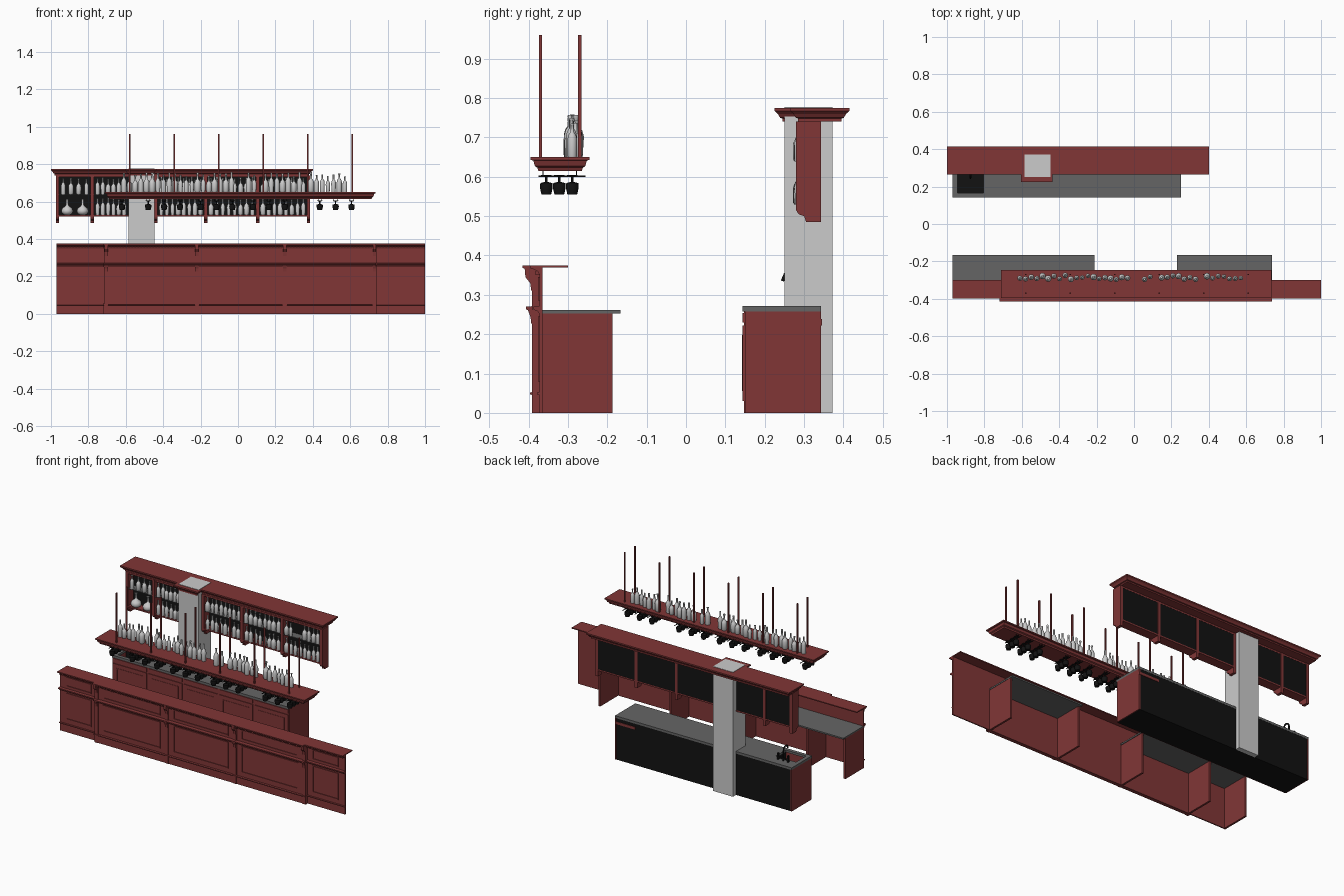
import bpy, bmesh, math, random
random.seed(4)

def material(name, c):
    m = bpy.data.materials.new(name)
    m.diffuse_color = (*c, 1)
    return m

RED = material("red_wood", (0.22, 0.037, 0.037))
DARK = material("dark_stone", (0.13, 0.13, 0.13))
BLACK = material("black", (0.006, 0.006, 0.006))

def finish(name, bm, mat=None):
    bmesh.ops.recalc_face_normals(bm, faces=bm.faces)
    me = bpy.data.meshes.new(name)
    bm.to_mesh(me)
    bm.free()
    if mat:
        me.materials.append(mat)
    ob = bpy.data.objects.new(name, me)
    bpy.context.collection.objects.link(ob)
    return ob

def loft(bm, rings):
    """Skin equal-length rings of points and cap both ends."""
    vs = [[bm.verts.new(p) for p in r] for r in rings]
    n = len(vs[0])
    for a, b in zip(vs, vs[1:]):
        for i in range(n):
            bm.faces.new((a[i], a[(i + 1) % n], b[(i + 1) % n], b[i]))
    bm.faces.new(vs[0])
    bm.faces.new(vs[-1])

def rect(x0, x1, y0, y1, z, o=0):
    return [(x0 - o, y0 - o, z), (x1 + o, y0 - o, z), (x1 + o, y1 + o, z), (x0 - o, y1 + o, z)]

def boxes(name, items, mat=None):
    bm = bmesh.new()
    for x0, x1, y0, y1, z0, z1 in items:
        loft(bm, [rect(x0, x1, y0, y1, z0), rect(x0, x1, y0, y1, z1)])
    return finish(name, bm, mat)

def crown(name, x0, x1, y0, y1, steps, mat):
    """Mitred moulding: rectangle offset outward by (offset, z) steps."""
    bm = bmesh.new()
    loft(bm, [rect(x0, x1, y0, y1, z, o) for o, z in steps])
    return finish(name, bm, mat)

def prisms(name, profile, spans, mat):
    """Extrude a y-z profile along x over every span."""
    bm = bmesh.new()
    for x0, x1 in spans:
        loft(bm, [[(x, y, z) for y, z in profile] for x in (x0, x1)])
    return finish(name, bm, mat)

def lathe(name, profile, n=12, mat=None):
    bm = bmesh.new()
    loft(bm, [[(r * math.cos(i * math.tau / n), r * math.sin(i * math.tau / n), z)
               for i in range(n)] for r, z in profile])
    ob = finish(name, bm, mat)
    ob.data.shade_smooth()
    ob.data.set_sharp_from_angle(angle=math.radians(50))
    return ob

def frame(x0, x1, z0, z1, y, w=0.006, d=0.004):
    """Four thin strips outlining a panel on a front face at y."""
    return [(x0, x1, y - d, y, z0, z0 + w), (x0, x1, y - d, y, z1 - w, z1),
            (x0, x0 + w, y - d, y, z0 + w, z1 - w), (x1 - w, x1, y - d, y, z0 + w, z1 - w)]

# ---- Front bar: panelled face, middle sections stand proud of the end ones
posts = [-0.705, -0.22, 0.25, 0.73]
edges = [-0.97] + posts + [1.0]
panels, frames, dentils = [], [], []
for i, (a, b) in enumerate(zip(edges, edges[1:])):
    end = i in (0, 4)
    y = -0.372 if end else -0.385
    panels.append((a, b, y, -0.365, 0, 0.37))
    frames += frame(a + 0.045, b - 0.045, 0.08, 0.245, y)
    frames += frame(a + 0.045, b - 0.045, 0.285, 0.345, y)
boxes("bar_front_panels", panels, RED)
boxes("bar_panel_frames", frames, RED)
for label, a, b, s in (("left", -0.97, -0.718, 0.018), ("middle", -0.718, 0.737, 0),
                       ("right", 0.737, 1.0, 0.018)):
    base = [(-0.365, 0), (-0.388, 0), (-0.388, 0.045), (-0.397, 0.047), (-0.397, 0.052), (-0.365, 0.055)]
    rail = [(-0.365, 0.25), (-0.39, 0.25), (-0.395, 0.258), (-0.406, 0.263), (-0.406, 0.27), (-0.365, 0.273)]
    cap = [(-0.365, 0.35), (-0.39, 0.35), (-0.395, 0.36), (-0.408, 0.366), (-0.415, 0.368),
           (-0.415, 0.375), (-0.30, 0.375), (-0.30, 0.369), (-0.365, 0.369)]
    for part, prof in (("base", base), ("rail", rail), ("top", cap)):
        prisms(f"bar_{part}_{label}", [(y + s if y < -0.37 else y, z) for y, z in prof], [(a, b)], RED)
    k = int((b - a) / 0.016)
    dentils += [(a + (j + .25) * 0.016, a + (j + .75) * 0.016, -0.400 + s, -0.385 + s, 0.351, 0.360) for j in range(k)]
boxes("bar_dentils", dentils, RED)
boxes("bar_pilasters", [(x - 0.011, x + 0.011, -0.391, -0.365, 0, 0.37) for x in posts], RED)
spans = [(x - 0.009, x + 0.009) for x in posts]
prisms("bar_upper_corbels", [(-0.385, 0.305), (-0.393, 0.31), (-0.396, 0.33), (-0.408, 0.345),
                             (-0.410, 0.367), (-0.385, 0.367)], spans, RED)
prisms("bar_lower_corbels", [(-0.385, 0.222), (-0.393, 0.226), (-0.395, 0.243), (-0.402, 0.262), (-0.385, 0.262)], spans, RED)
boxes("bar_dividers", [(x - 0.006, x + 0.006, -0.366, -0.187, 0, 0.254) for x in (-0.964, -0.705, -0.22, 0.24, 0.729)], RED)
boxes("bar_worktops", [(a, b, -0.366, -0.167, 0.253, 0.262) for a, b in ((-0.97, -0.21), (0.23, 0.737))], DARK)

# ---- Back counter with sink opening
boxes("back_cabinet_body", [(-0.965, 0.245, 0.152, 0.342, 0, 0.18), (-0.80, 0.245, 0.152, 0.342, 0.18, 0.258),
                            (-0.965, -0.80, 0.27, 0.342, 0.18, 0.258)], BLACK)
boxes("back_cabinet_ends", [(-0.97, -0.962, 0.15, 0.343, 0, 0.258), (0.242, 0.25, 0.15, 0.343, 0, 0.258)], RED)
boxes("back_cabinet_face", [(-0.965, 0.245, 0.148, 0.155, 0, 0.258)], RED)
boxes("back_cabinet_strip", [(0.11, 0.25, 0.338, 0.345, 0.222, 0.238)], RED)
doors, trims = [], []
w = 1.22 / 5
for i in range(5):
    a, b = -0.97 + i * w + 0.006, -0.97 + (i + 1) * w - 0.006
    doors += [(a, b, 0.144, 0.149, 0.03, 0.222), (a, b, 0.144, 0.149, 0.23, 0.254)]
    trims += frame(a + 0.025, b - 0.025, 0.055, 0.198, 0.144, 0.005, 0.002)
boxes("back_cabinet_doors", doors, RED)
boxes("back_cabinet_door_trim", trims, RED)
boxes("back_worktop", [(-0.97, -0.945, 0.143, 0.343, 0.258, 0.272), (-0.805, 0.25, 0.143, 0.343, 0.258, 0.272),
                       (-0.945, -0.805, 0.143, 0.165, 0.258, 0.272), (-0.945, -0.805, 0.265, 0.343, 0.258, 0.272)], DARK)
boxes("sink_basin", [(-0.945, -0.805, 0.165, 0.265, 0.18, 0.185)], BLACK)

# Faucet: arched spout and two handles
cu = bpy.data.curves.new("faucet_spout", 'CURVE')
cu.dimensions = '3D'
cu.bevel_depth, cu.bevel_resolution, cu.use_fill_caps = 0.005, 1, True
sp = cu.splines.new('POLY')
path = [(0.29, 0.272), (0.29, 0.33), (0.283, 0.348), (0.268, 0.357), (0.252, 0.352), (0.245, 0.335)]
sp.points.add(len(path) - 1)
for p, (y, z) in zip(sp.points, path):
    p.co = (-0.875, y, z, 1)
cu.materials.append(BLACK)
bpy.context.collection.objects.link(bpy.data.objects.new("faucet_spout", cu))
boxes("faucet_handles", [(-0.915, -0.835, 0.285, 0.295, 0.282, 0.29)] +
      [(x - 0.005, x + 0.005, 0.284, 0.296, 0.272, 0.312) for x in (-0.91, -0.84)], BLACK)

# ---- Column
boxes("column", [(-0.585, -0.447, 0.25, 0.372, 0, 0.777)])

# ---- Wall cabinet with crown
steps = [(0, 0.74), (0, 0.748), (0.006, 0.75), (0.012, 0.76), (0.02, 0.767), (0.02, 0.775)]
crown("wall_cabinet_crown", -0.98, 0.38, 0.285, 0.395, steps, RED)
crown("column_crown", -0.585, -0.455, 0.245, 0.30, steps, RED)
ribs = [-0.965, -0.78, -0.44, -0.172, 0.105, 0.377]
side = [(0.343, 0.74), (0.28, 0.74), (0.28, 0.515), (0.286, 0.505), (0.30, 0.5), (0.305, 0.485), (0.343, 0.485)]
prisms("wall_cabinet_brackets", side, [(x - 0.009, x + 0.009) for x in ribs], RED)
runs = [(-0.965, -0.585), (-0.447, 0.377)]
boxes("wall_cabinet_back", [(a, b, 0.334, 0.34, 0.527, 0.74) for a, b in runs], BLACK)
boxes("wall_cabinet_floor", [(a, b, 0.282, 0.341, 0.52, 0.529) for a, b in runs], RED)
boxes("wall_cabinet_head", [(a, b, 0.282, 0.341, 0.73, 0.741) for a, b in runs], RED)
boxes("wall_cabinet_shelf", [(a, b, 0.285, 0.335, 0.634, 0.639) for a, b in runs], DARK)

# ---- Hanging shelf on rods
crown("hanging_shelf", -0.69, 0.715, -0.375, -0.265,
      [(0, 0.615), (0.003, 0.623), (0.009, 0.627), (0.013, 0.641), (0.02, 0.643), (0.02, 0.65)], RED)
boxes("hanging_rods", [(x - 0.004, x + 0.004, y - 0.004, y + 0.004, 0.645, 0.96)
                       for x in (-0.58, -0.342, -0.104, 0.135, 0.373, 0.612) for y in (-0.37, -0.27)], RED)

# ---- Bottles and flasks (unit height profiles, shared meshes)
def place(src, x, y, z, s):
    ob = bpy.data.objects.new(src.name, src.data)
    ob.location, ob.scale = (x, y, z), (s, s, s)
    bpy.context.collection.objects.link(ob)

shapes = [
    [(0.13, 0), (0.14, 0.03), (0.14, 0.55), (0.11, 0.66), (0.05, 0.75), (0.045, 0.95), (0.055, 0.96), (0.055, 1)],
    [(0.12, 0), (0.16, 0.06), (0.165, 0.45), (0.13, 0.58), (0.06, 0.66), (0.045, 0.9), (0.06, 0.92), (0.06, 1)],
    [(0.10, 0), (0.11, 0.03), (0.14, 0.5), (0.10, 0.64), (0.05, 0.72), (0.05, 1)],
]
bottles = [lathe(f"bottle_{i}", p) for i, p in enumerate(shapes)]
flask = lathe("flask", [(0.18, 0), (0.33, 0.1), (0.37, 0.25), (0.31, 0.42), (0.12, 0.55), (0.07, 0.65), (0.07, 0.95), (0.11, 1)])
for i in range(40):
    x = -0.61 + i * 0.0303
    if i not in (20, 21, 24, 32):
        place(random.choice(bottles), x, -0.285 + random.uniform(-0.012, 0.012), 0.65, random.uniform(0.085, 0.108))
for a, b, n in ((-0.955, -0.79, 4), (-0.765, -0.595, 6), (-0.425, -0.185, 8), (-0.16, 0.093, 8), (0.118, 0.365, 8)):
    for z in (0.529, 0.639):
        for i in range(n):
            x = a + (i + 0.5) * (b - a) / n
            if n == 4 and z < 0.6:
                if i % 2:
                    place(flask, x - 0.02, 0.30, z, 0.085)
            elif not (a > 0.1 and i in (2, 3) and z > 0.6):
                place(random.choice(bottles), x, 0.29 + random.uniform(-0.004, 0.004), z, random.uniform(0.08, 0.092))
for ob in bottles + [flask]:
    bpy.data.objects.remove(ob)

# ---- Stemmed glasses hanging upside down in wire racks
glass = lathe("hanging_glass", [(0.014, 0.605), (0.014, 0.603), (0.003, 0.6), (0.003, 0.587), (0.016, 0.584),
                                (0.017, 0.572), (0.013, 0.555)], 10, BLACK)
rails = []
for x in (-0.62, -0.48, -0.395, -0.31, -0.20, -0.115, -0.03, 0.08, 0.165, 0.25, 0.437, 0.522, 0.607):
    for y in (-0.355, -0.322, -0.289):
        place(glass, x, y, 0, 1)
    for d in (-0.009, 0.009):
        rails += [(x + d - 0.0015, x + d + 0.0015, -0.375, -0.255, 0.600, 0.603)]
        rails += [(x + d - 0.0015, x + d + 0.0015, y, y + 0.003, 0.600, 0.618) for y in (-0.365, -0.28)]
bpy.data.objects.remove(glass)
boxes("glass_rack_rails", rails, BLACK)
